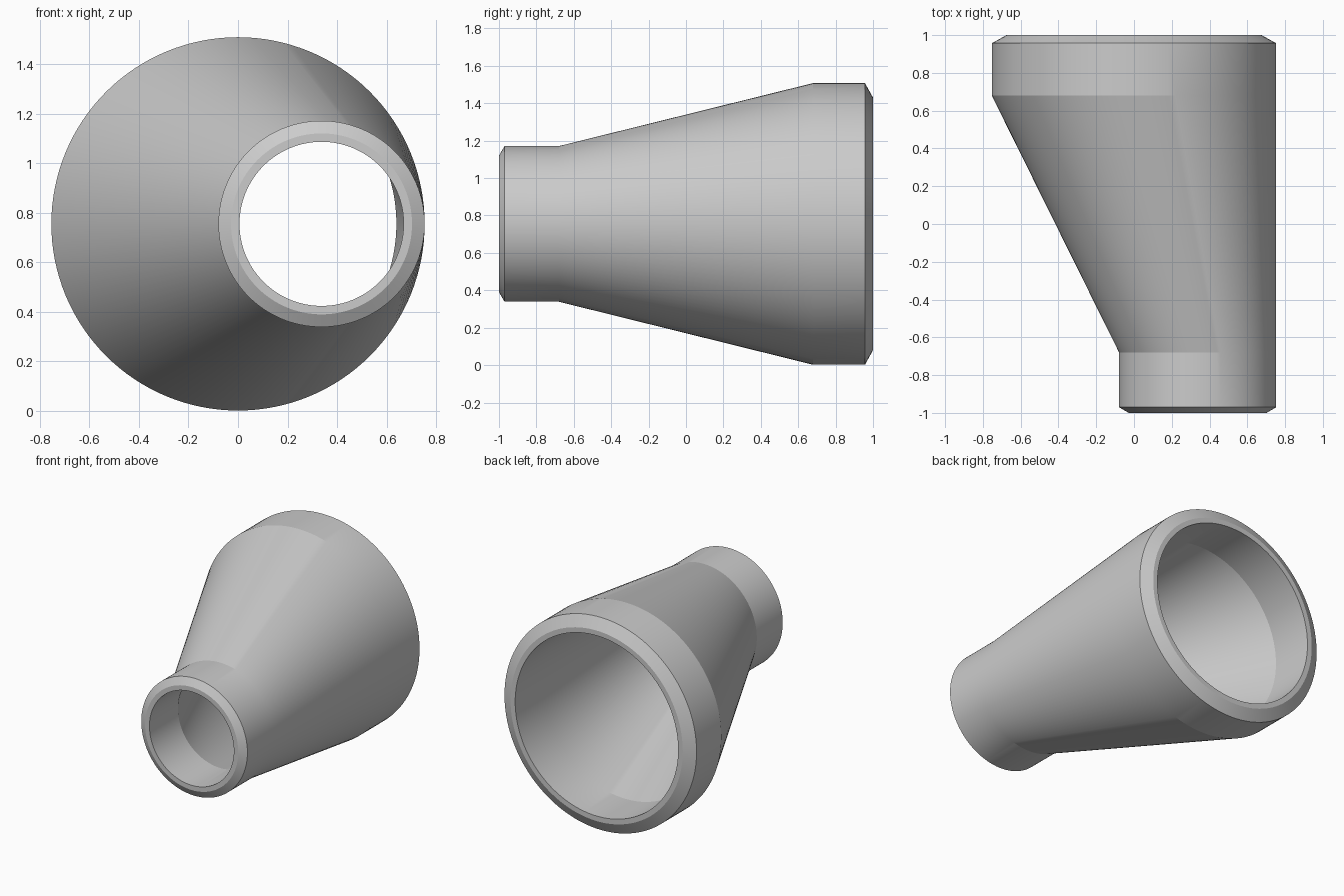
import bpy, bmesh, math

if "Cube" in bpy.data.objects:
    bpy.data.objects.remove(bpy.data.objects["Cube"])

SEGMENTS = 128
CENTER_Z = 0.755
SMALL_X = 0.337   # offset of the small end, keeps one side straight

# Closed wall section: (y, radius, centre x), outside then back through the bore
SECTION = [
    (-1.00, 0.365, SMALL_X), (-0.97, 0.416, SMALL_X), (-0.68, 0.416, SMALL_X),
    (0.68, 0.753, 0), (0.957, 0.753, 0), (1.00, 0.675, 0),
    (1.00, 0.639, 0), (0.68, 0.639, 0),
    (-0.68, 0.331, SMALL_X), (-1.00, 0.331, SMALL_X),
]


def ring(bm, y, radius, cx):
    angles = [2 * math.pi * i / SEGMENTS for i in range(SEGMENTS)]
    return [bm.verts.new((cx + radius * math.cos(a), y, CENTER_Z + radius * math.sin(a)))
            for a in angles]


# Eccentric reducer: skin consecutive rings into a hollow body
bm = bmesh.new()
rings = [ring(bm, *s) for s in SECTION]
for k, a in enumerate(rings):
    b = rings[(k + 1) % len(rings)]
    for i in range(SEGMENTS):
        j = (i + 1) % SEGMENTS
        bm.faces.new((a[i], a[j], b[j], b[i]))
bmesh.ops.recalc_face_normals(bm, faces=bm.faces)
mesh = bpy.data.meshes.new("pipe_reducer")
bm.to_mesh(mesh)
bm.free()

reducer = bpy.data.objects.new("pipe_reducer", mesh)
bpy.context.collection.objects.link(reducer)
bpy.context.view_layer.objects.active = reducer
reducer.select_set(True)
bpy.ops.object.shade_smooth_by_angle(angle=math.radians(10))
